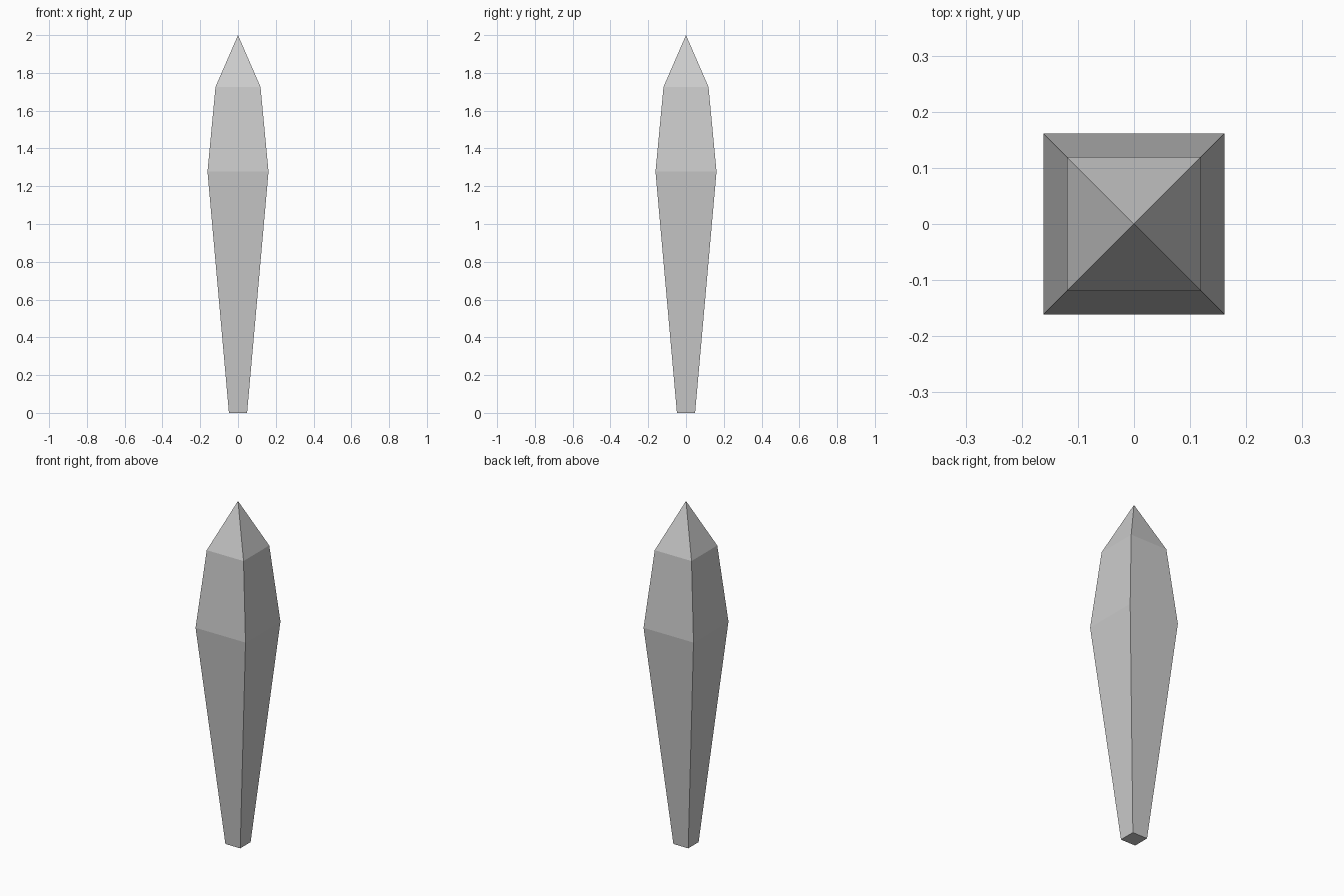
import bpy, bmesh

if "Cube" in bpy.data.objects:
    bpy.data.objects.remove(bpy.data.objects["Cube"])

# Square cross-sections from the foot upward: (height, half width)
SECTIONS = [(0.0, 0.048), (1.277, 0.1615), (1.726, 0.119)]
TIP_HEIGHT = 2.0


def square_ring(bm, z, r):
    return [bm.verts.new((sx * r, sy * r, z))
            for sx, sy in ((-1, -1), (1, -1), (1, 1), (-1, 1))]


bm = bmesh.new()
rings = [square_ring(bm, z, r) for z, r in SECTIONS]
tip = bm.verts.new((0, 0, TIP_HEIGHT))

# Flat foot
bm.faces.new(rings[0][::-1])

# Tapered sides and pointed top
for i in range(4):
    j = (i + 1) % 4
    for low, high in zip(rings, rings[1:]):
        bm.faces.new((low[i], low[j], high[j], high[i]))
    bm.faces.new((rings[-1][i], rings[-1][j], tip))

bm.normal_update()
mesh = bpy.data.meshes.new("pointed_stake")
bm.to_mesh(mesh)
bm.free()
bpy.context.collection.objects.link(bpy.data.objects.new("pointed_stake", mesh))
